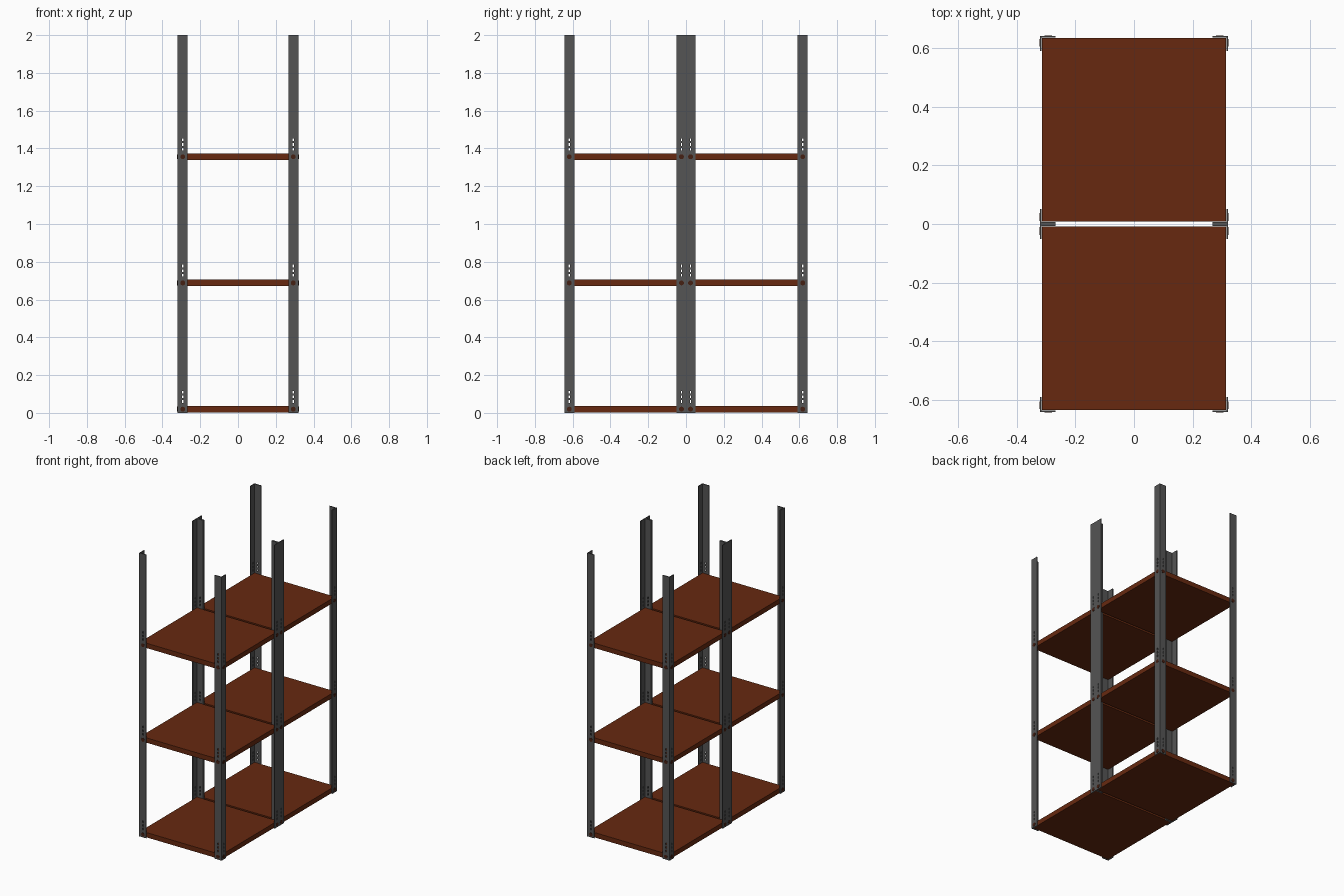
import bpy, bmesh, math
from mathutils import Matrix, Vector

if "Cube" in bpy.data.objects:
    bpy.data.objects.remove(bpy.data.objects["Cube"])

X, BAY, H = 0.3215, 0.321, 2.0       # outer half width, bay half depth, height
FX, FY, T = 0.054, 0.051, 0.006      # post flange widths and thickness
LEVELS = (0.02, 0.688, 1.356)        # shelf centre heights
HX, HY = 0.029, 0.024                # hole distance from the post corner


def material(name, colour):
    m = bpy.data.materials.new(name)
    m.diffuse_color = (*colour, 1)
    m.use_nodes = True
    m.node_tree.nodes["Principled BSDF"].inputs["Base Color"].default_value = m.diffuse_color
    return m


steel = material("dark_steel", (0.09, 0.09, 0.09))
brown = material("brown_shelf", (0.135, 0.022, 0.005))
bolt_mat = material("dark_bolt", (0.06, 0.014, 0.006))


def box(bm, centre, size):
    bmesh.ops.create_cube(bm, size=1, matrix=Matrix.Translation(centre)
                          @ Matrix.Diagonal((*size, 1)))


def add_object(name, bm, mat):
    bmesh.ops.recalc_face_normals(bm, faces=bm.faces)
    me = bpy.data.meshes.new(name)
    bm.to_mesh(me)
    bm.free()
    if mat:
        me.materials.append(mat)
    ob = bpy.data.objects.new(name, me)
    bpy.context.collection.objects.link(ob)
    return ob


# Angle post, outer corner at the origin, flanges running to -x and -y
bm = bmesh.new()
profile = [(0, 0), (-FX, 0), (-FX, -T), (-T, -T), (-T, -FY), (0, -FY)]
face = bm.faces.new([bm.verts.new((x, y, 0)) for x, y in profile])
ext = bmesh.ops.extrude_face_region(bm, geom=[face])
bmesh.ops.translate(bm, vec=(0, 0, H),
                    verts=[g for g in ext["geom"] if isinstance(g, bmesh.types.BMVert)])
post = add_object("post_pattern", bm, steel)

# Slots above each shelf level, cut through both flanges
bm = bmesh.new()
for z in LEVELS:
    for dz in (0.04, 0.065, 0.09):
        box(bm, (-HX, -T / 2, z + dz), (0.007, T * 3, 0.014))
        box(bm, (-T / 2, -HY, z + dz), (T * 3, 0.007, 0.014))
cutter = add_object("slot_cutter", bm, None)
cutter.hide_render = True
cut = post.modifiers.new("slots", "BOOLEAN")
cut.operation, cut.solver, cut.object = "DIFFERENCE", "EXACT", cutter
dg = bpy.context.evaluated_depsgraph_get()
post_mesh = bpy.data.meshes.new_from_object(post.evaluated_get(dg))
post_mesh.materials.clear()
post_mesh.materials.append(steel)
bpy.data.objects.remove(post)
bpy.data.objects.remove(cutter)

# Bolt heads at every shelf level, on both flanges
bm = bmesh.new()
for z in LEVELS:
    for loc, rot in (((-HX, 0, z), Matrix.Rotation(math.pi / 2, 4, "X")),
                     ((0, -HY, z), Matrix.Rotation(math.pi / 2, 4, "Y"))):
        bmesh.ops.create_cone(bm, cap_ends=True, segments=16, radius1=0.013, radius2=0.013,
                              depth=0.003, matrix=Matrix.Translation(loc) @ rot)
bolts = add_object("bolt_pattern", bm, bolt_mat)
bolt_mesh = bolts.data
bpy.data.objects.remove(bolts)


def place(name, mesh, sx, sy, loc):
    me = mesh.copy()
    me.transform(Matrix.Translation(loc) @ Matrix.Diagonal((sx, sy, 1, 1)))
    if sx * sy < 0:
        me.flip_normals()
    bpy.context.collection.objects.link(bpy.data.objects.new(name, me))


# Two bays side by side, each with four posts and three shelves
for bay, yc in (("front", -BAY), ("back", BAY)):
    for sx in (-1, 1):
        for sy in (-1, 1):
            tag = f"{bay}_bay_{'right' if sx > 0 else 'left'}_{'rear' if sy > 0 else 'fore'}"
            loc = Vector((sx * X, yc + sy * BAY, 0))
            place(tag + "_post", post_mesh, sx, sy, loc)
            place(tag + "_bolts", bolt_mesh, sx, sy, loc)
    for i, z in enumerate(LEVELS):
        bm = bmesh.new()
        box(bm, (0, yc, z), (0.629, 0.626, 0.034))
        add_object(f"{bay}_shelf_{i + 1}", bm, brown)
